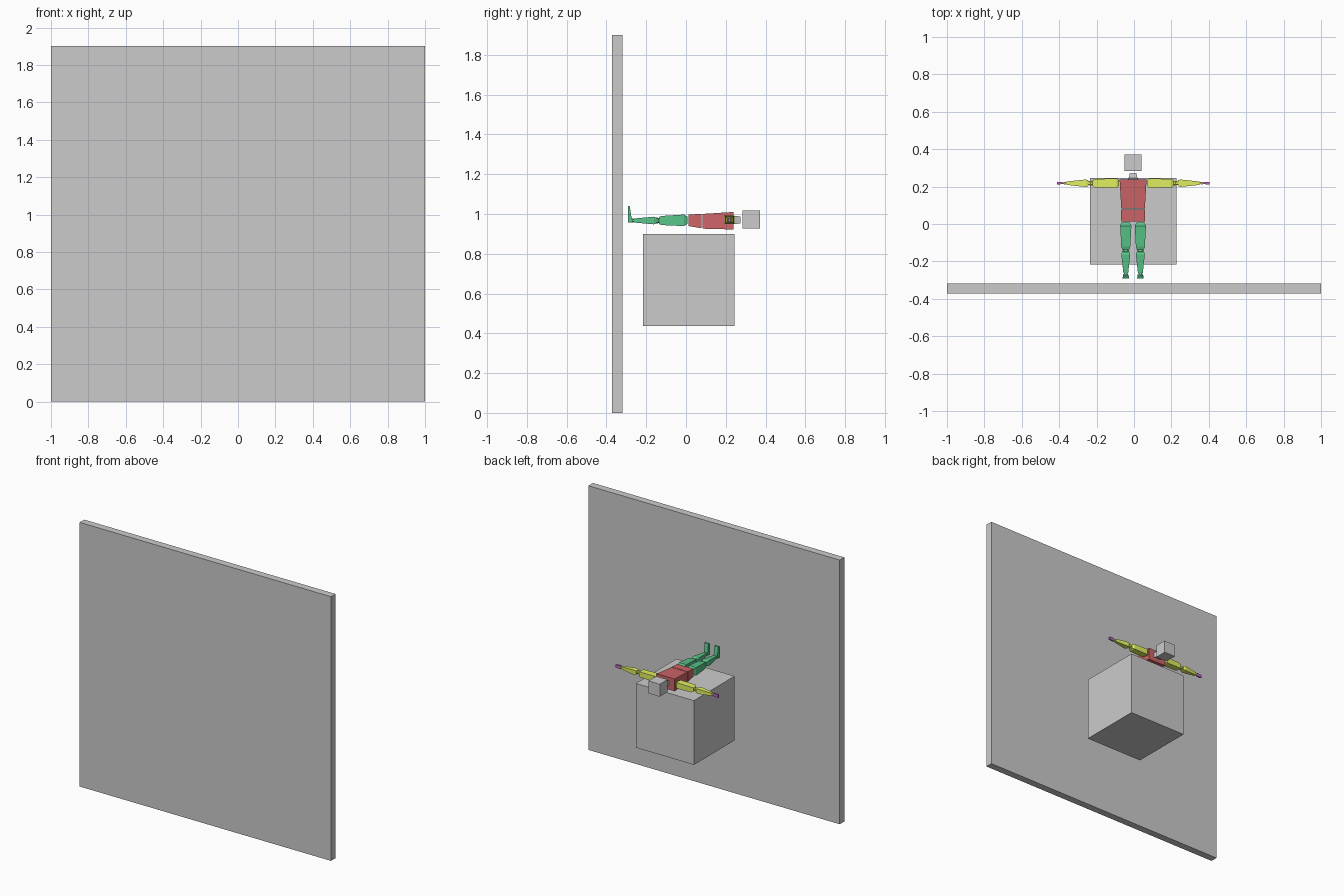
import bpy, bmesh

X0, Z0 = -0.005, 0.97  # body centre line


def material(name, rgb):
    m = bpy.data.materials.new(name)
    m.diffuse_color = (*rgb, 1)
    return m


RED = material("red", (0.62, 0.13, 0.14))
GREEN = material("green", (0.10, 0.55, 0.25))
YELLOW = material("yellow", (0.75, 0.86, 0.12))
PURPLE = material("purple", (0.48, 0.14, 0.55))


def loft(name, axis, sections, mat=None, chamfer=0.0):
    """Loft rectangles (t, centre_a, centre_z, half_a, half_z) along 'x' or 'y'."""
    bm = bmesh.new()
    rings = []
    for t, ca, cz, ha, hz in sections:
        k = 1 - chamfer
        if chamfer:
            pts = [(1, -k), (1, k), (k, 1), (-k, 1), (-1, k), (-1, -k), (-k, -1), (k, -1)]
        else:
            pts = [(1, -1), (1, 1), (-1, 1), (-1, -1)]
        ring = []
        for a, z in pts:
            p = (ca + a * ha, cz + z * hz)
            ring.append(bm.verts.new((t, *p) if axis == "x" else (p[0], t, p[1])))
        rings.append(ring)
    n = len(rings[0])
    for r, s in zip(rings, rings[1:]):
        for i in range(n):
            bm.faces.new((r[i], r[(i + 1) % n], s[(i + 1) % n], s[i]))
    bm.faces.new(rings[0])
    bm.faces.new(rings[-1])
    bmesh.ops.recalc_face_normals(bm, faces=bm.faces)
    me = bpy.data.meshes.new(name)
    bm.to_mesh(me)
    bm.free()
    ob = bpy.data.objects.new(name, me)
    bpy.context.collection.objects.link(ob)
    if mat:
        me.materials.append(mat)
    return ob


def box(name, x, y, z):
    cx, cz = sum(x) / 2, sum(z) / 2
    hx, hz = (x[1] - x[0]) / 2, (z[1] - z[0]) / 2
    loft(name, "y", [(t, cx, cz, hx, hz) for t in y])


# Wall and block
box("wall", (-1, 1), (-0.371, -0.319), (0, 1.9))
box("block", (-0.235, 0.228), (-0.217, 0.245), (0.438, 0.90))

# Head, neck and torso
box("head", (X0 - 0.046, X0 + 0.044), (0.283, 0.371), (0.927, 1.017))
loft("neck", "y", [(0.238, X0, 0.970, 0.027, 0.016), (0.246, X0, 0.970, 0.024, 0.021),
                   (0.274, X0, 0.970, 0.017, 0.017)])
loft("chest", "y", [(0.082, X0, 0.963, 0.063, 0.037), (0.238, X0, 0.966, 0.072, 0.044)], RED)
loft("pelvis", "y", [(0.013, X0, 0.968, 0.063, 0.029), (0.078, X0, 0.964, 0.064, 0.036)], RED)

for side, s in (("left", -1), ("right", 1)):
    # Arms
    def arm(name, secs, mat, chamfer=0.0):
        loft(f"{side}_{name}", "x", [(X0 + s * t, 0.218, Z0, hy, hz) for t, hy, hz in secs], mat, chamfer)

    arm("upper_arm", [(0.074, 0.014, 0.013), (0.088, 0.025, 0.021),
                      (0.205, 0.023, 0.019), (0.217, 0.015, 0.013)], YELLOW)
    arm("elbow", [(0.217, 0.008, 0.008), (0.227, 0.013, 0.012), (0.239, 0.009, 0.009)], YELLOW, 0.4)
    arm("forearm", [(0.239, 0.015, 0.013), (0.252, 0.020, 0.017), (0.355, 0.009, 0.010)], YELLOW)
    arm("wrist", [(0.355, 0.005, 0.006), (0.370, 0.006, 0.007)], YELLOW, 0.4)
    arm("hand", [(0.370, 0.005, 0.012), (0.408, 0.006, 0.010)], PURPLE)

    # Legs
    def leg(name, secs, mat=GREEN, chamfer=0.0):
        loft(f"{side}_{name}", "y", [(t, X0 + s * 0.039, cz, hx, hz) for t, cz, hx, hz in secs], mat, chamfer)

    leg("thigh", [(0.008, 0.968, 0.021, 0.018), (-0.010, 0.968, 0.030, 0.029),
                  (-0.120, 0.967, 0.024, 0.023), (-0.136, 0.967, 0.019, 0.018)])
    leg("knee", [(-0.134, 0.967, 0.013, 0.011), (-0.148, 0.967, 0.019, 0.016),
                 (-0.156, 0.967, 0.015, 0.012)], GREEN, 0.4)
    leg("shin", [(-0.148, 0.967, 0.019, 0.014), (-0.162, 0.967, 0.024, 0.019),
                 (-0.262, 0.967, 0.013, 0.010)])
    leg("ankle", [(-0.258, 0.967, 0.009, 0.008), (-0.274, 0.967, 0.012, 0.010)], GREEN, 0.4)
    # sole side first, then the slanted instep
    foot = loft(f"{side}_foot", "y", [(-0.291, X0 + s * 0.039, 0.998, 0.017, 0.041),
                                      (-0.270, X0 + s * 0.039, 0.998, 0.015, 0.041)], GREEN)
    for v in foot.data.vertices:
        if v.co.z > 1.0 and v.co.y > -0.28:
            v.co.y = -0.283
